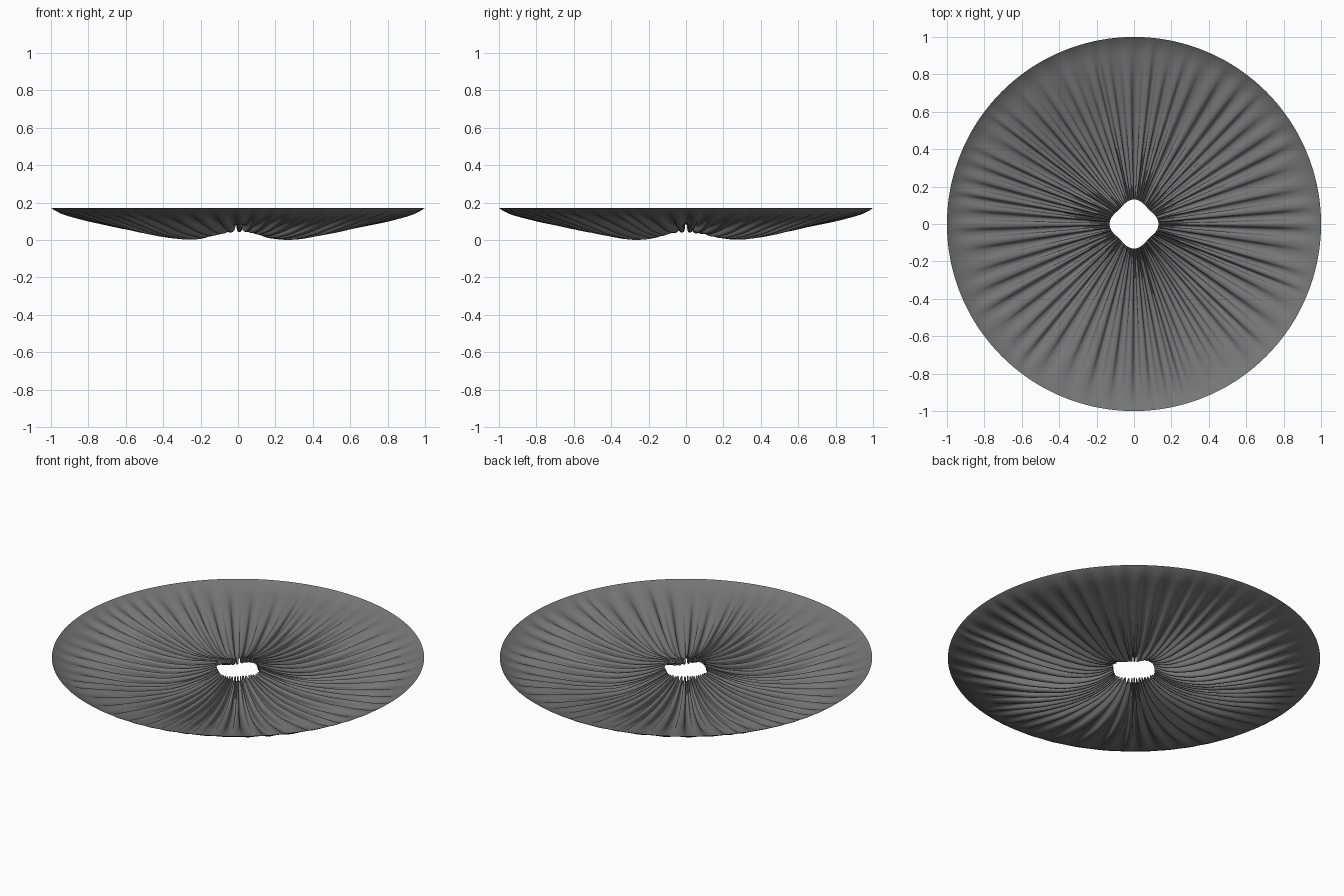
import bpy, bmesh, math, random

if "Cube" in bpy.data.objects:
    bpy.data.objects.remove(bpy.data.objects["Cube"])

random.seed(11)
ANG, RAD, PLEATS = 1440, 60, 54

def lerp_table(table, r):
    for (r0, v0), (r1, v1) in zip(table, table[1:]):
        if r <= r1:
            t = max(0, (r - r0) / (r1 - r0))
            return v0 + (v1 - v0) * t
    return table[-1][1]

def smooth_table(table, r):
    # average of shifted lookups rounds off the corners
    w = min(0.03, 1 - r)
    return sum(lerp_table(table, r + k * w) for k in (-1, 0, 1)) / 3

# dish profile, fold depth and diagonal sag against radius
DISH = [(0.11, 0.128), (0.15, 0.104), (0.22, 0.08), (0.3, 0.064), (0.4, 0.058),
        (0.6, 0.075), (0.8, 0.111), (0.92, 0.135), (0.97, 0.15), (1.0, 0.172)]
FOLD = [(0.11, 0.013), (0.16, 0.022), (0.25, 0.026), (0.4, 0.023), (0.6, 0.019),
        (0.8, 0.014), (0.92, 0.007), (1.0, 0.0)]
SAG = [(0.11, 0.0), (0.2, 0.012), (0.38, 0.021), (0.6, 0.014), (0.8, 0.005), (1.0, 0.0)]

# uneven pleat widths, each with its own strength, lean and reach
widths = [random.uniform(0.7, 1.35) for _ in range(PLEATS)]
edges = [0.0]
for w in widths:
    edges.append(edges[-1] + w * 2 * math.pi / sum(widths))
strength = [random.uniform(0.75, 1.1) for _ in range(PLEATS)]
reach = [random.uniform(0.85, 1.4) for _ in range(PLEATS)]
lean = [random.uniform(-0.1, 0.1) for _ in range(PLEATS)]

def pleat(a):
    for i in range(PLEATS):
        if a < edges[i + 1]:
            wid = edges[i + 1] - edges[i]
            u = (a - edges[i]) / wid
            s = u * u * (3 - 2 * u)
            j = (i + 1) % PLEATS
            mix = lambda v: v[i] * (1 - s) + v[j] * s
            return 2 * math.pi * u, wid, mix(strength), mix(reach), mix(lean)

# gathered cloth disc with a rounded diamond opening
bm = bmesh.new()
cols = [pleat(2 * math.pi * i / ANG) for i in range(ANG)]
rings = []
for k in range(RAD + 1):
    t = (k / RAD) ** 1.15
    rr = 0.12 + 0.88 * t
    zd, zf, zs = (smooth_table(tab, rr) for tab in (DISH, FOLD, SAG))
    ring = []
    for i, (ph, wid, st, rc, ln) in enumerate(cols):
        a = 2 * math.pi * i / ANG
        c4 = math.cos(4 * a)
        r = (0.121 + 0.010 * c4) * (1 - t) + t
        amp = zf * st * (0.3 + 0.7 * max(0.0, 1 - (t / rc) ** 3))
        # folds bulge over one another close to the opening
        a += wid * (1 - t) * (0.12 * math.sin(2 * ph) + ln * math.sin(ph))
        z = zd + amp * math.cos(ph) + zs * c4
        ring.append(bm.verts.new((r * math.cos(a), r * math.sin(a), z)))
    rings.append(ring)
for lo, hi in zip(rings, rings[1:]):
    for i in range(ANG):
        j = (i + 1) % ANG
        bm.faces.new((lo[i], hi[i], hi[j], lo[j]))

# rest the lowest fold on the ground, keeping the rim height
zmin = min(v.co.z for v in bm.verts)
for v in bm.verts:
    v.co.z -= zmin * (1 - min(1, max(0, v.co.xy.length - 0.5) * 2))
for f in bm.faces:
    f.smooth = True
mesh = bpy.data.meshes.new("gathered_cloth")
bm.to_mesh(mesh)
bm.free()
mat = bpy.data.materials.new("dark grey cloth")
mat.diffuse_color = (0.18, 0.18, 0.18, 1)
mat.use_nodes = True
mat.node_tree.nodes["Principled BSDF"].inputs["Base Color"].default_value = mat.diffuse_color
mesh.materials.append(mat)
obj = bpy.data.objects.new("gathered_cloth", mesh)
bpy.context.collection.objects.link(obj)
